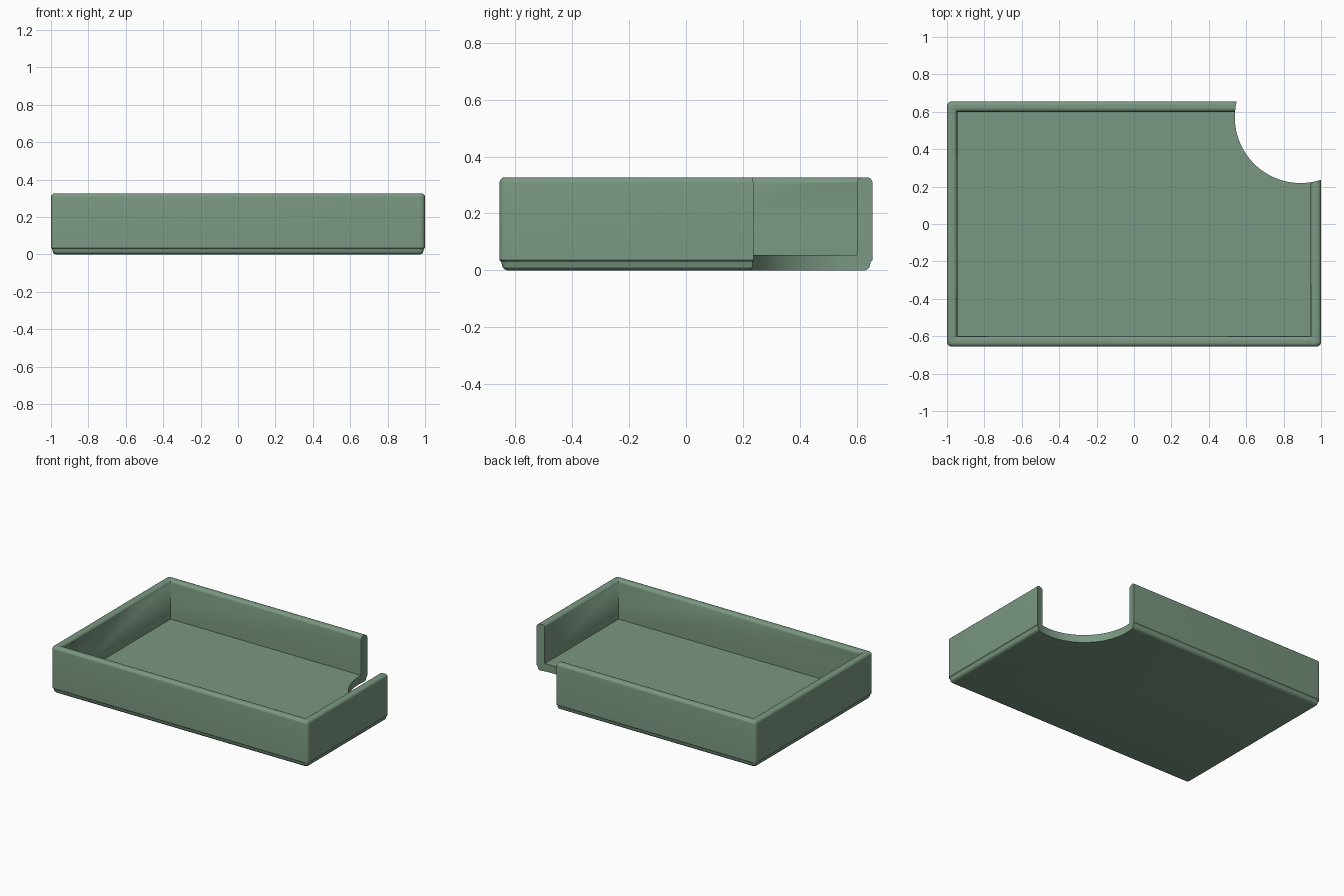
import bpy, bmesh, math

if "Cube" in bpy.data.objects:
    bpy.data.objects.remove(bpy.data.objects["Cube"])

HX, HY, H = 1.0, 0.655, 0.327     # half width, half depth, height
WALL, FLOOR, R = 0.055, 0.054, 0.02

green = bpy.data.materials.new("sage green")
green.diffuse_color = (0.195, 0.315, 0.223, 1)
green.use_nodes = True
green.node_tree.nodes["Principled BSDF"].inputs["Base Color"].default_value = green.diffuse_color


def ring(bm, inset, z, radius, n=5):
    """Rounded rectangle of vertices, inset from the outer footprint."""
    verts = []
    cx, cy = HX - inset - radius, HY - inset - radius
    for k, (sx, sy) in enumerate([(1, 1), (-1, 1), (-1, -1), (1, -1)]):
        for i in range(n + 1):
            a = math.pi / 2 * (k + i / n)
            verts.append(bm.verts.new((sx * cx + radius * math.cos(a),
                                       sy * cy + radius * math.sin(a), z)))
    return verts


# Tray profile from underside, up the outside, over the rim, down to the floor
profile = [(0.027, 0.0), (0.018, 0.003), (0.011, 0.01), (0.006, 0.03), (0.0, 0.036)]
profile += [(R - R * math.cos(a), H - R + R * math.sin(a))
            for a in [math.pi / 2 * i / 5 for i in range(6)]]
profile += [(WALL - R + R * math.sin(a), H - R + R * math.cos(a))
            for a in [math.pi / 2 * i / 5 for i in range(6)]]
profile.append((WALL, FLOOR))

bm = bmesh.new()
rings = [ring(bm, d, z, max(0.025 - d * 0.5, 0.0)
              if d < WALL / 2 else max(0.0, (WALL - d) * 0.4))
         for d, z in profile]
for a, b in zip(rings, rings[1:]):
    for i in range(len(a)):
        j = (i + 1) % len(a)
        bm.faces.new((a[i], a[j], b[j], b[i]))
bm.faces.new(rings[0][::-1])
bm.faces.new(rings[-1])
bmesh.ops.remove_doubles(bm, verts=bm.verts, dist=1e-5)
bmesh.ops.recalc_face_normals(bm, faces=bm.faces)
mesh = bpy.data.meshes.new("tray")
bm.to_mesh(mesh)
bm.free()
mesh.materials.append(green)
tray = bpy.data.objects.new("tray", mesh)
bpy.context.collection.objects.link(tray)

# Round notch through the back right corner
bpy.ops.mesh.primitive_cylinder_add(vertices=128, radius=0.352, depth=2,
                                    location=(0.891, 0.571, 0.2))
cutter = bpy.context.object
cutter.name = "corner_notch_cutter"
cutter.data.materials.append(green)
cutter.hide_render = True
cut = tray.modifiers.new("notch", 'BOOLEAN')
cut.operation = 'DIFFERENCE'
cut.solver = 'EXACT'
cut.object = cutter

# Apply the cut, remove the helper and smooth the rounded edges
bpy.ops.object.select_all(action='DESELECT')
tray.select_set(True)
bpy.context.view_layer.objects.active = tray
bpy.ops.object.modifier_apply(modifier=cut.name)
bpy.data.objects.remove(cutter)
bpy.ops.object.shade_smooth_by_angle(angle=math.radians(30))
